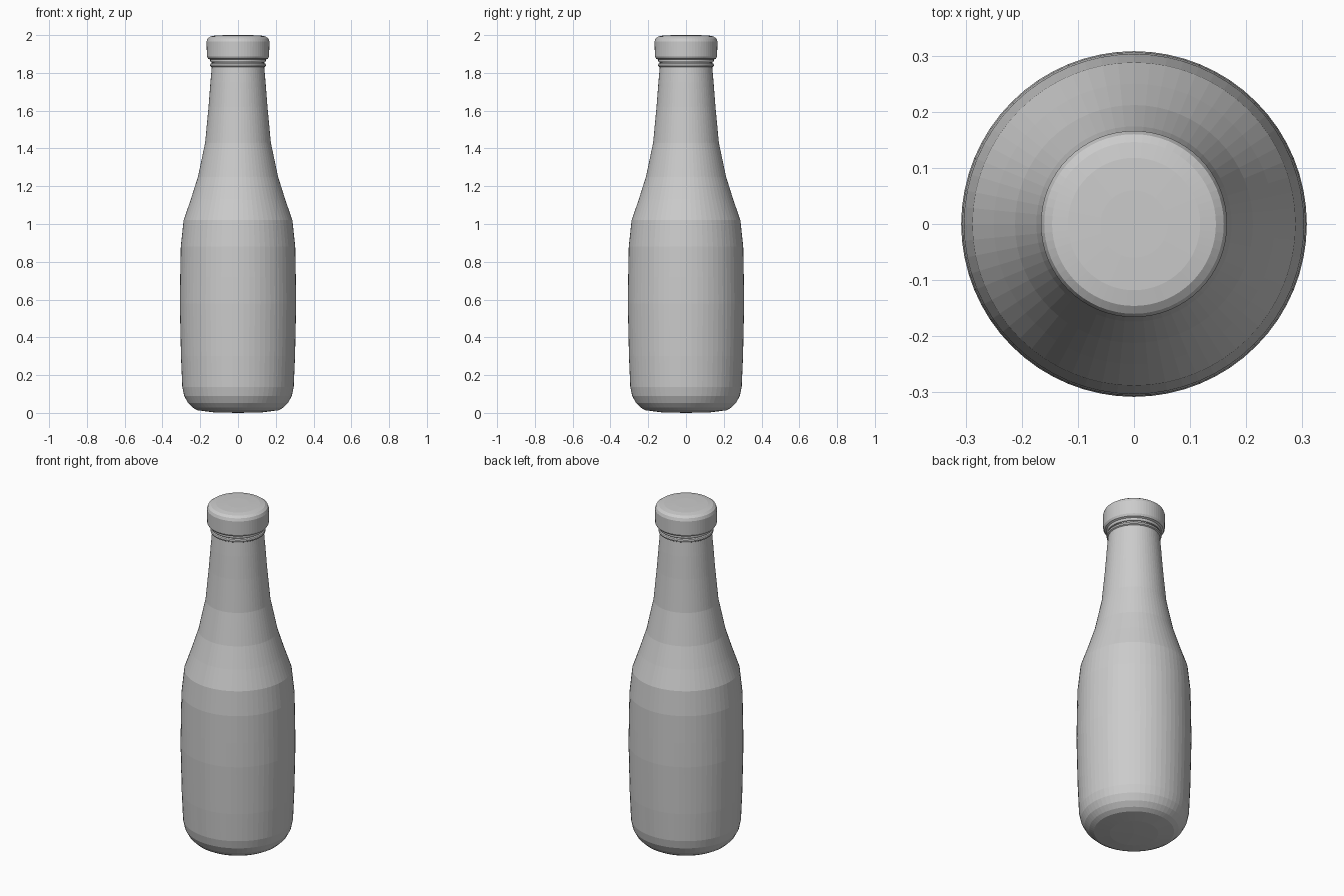
import bpy, bmesh, math

SIDES = 64


def lathe(name, profile):
    """Spin an (r, z) profile around the z axis into a closed, flat-faced solid."""
    bm = bmesh.new()
    verts = [bm.verts.new((r, 0, z)) for r, z in profile]
    edges = [bm.edges.new(pair) for pair in zip(verts, verts[1:])]
    bmesh.ops.spin(bm, geom=verts + edges, axis=(0, 0, 1), cent=(0, 0, 0),
                   angle=math.tau, steps=SIDES, use_duplicate=False)
    bmesh.ops.remove_doubles(bm, verts=bm.verts, dist=1e-5)
    bmesh.ops.recalc_face_normals(bm, faces=bm.faces)
    mesh = bpy.data.meshes.new(name)
    bm.to_mesh(mesh)
    bm.free()
    obj = bpy.data.objects.new(name, mesh)
    bpy.context.collection.objects.link(obj)
    return obj


# Bottle: slightly domed base, bulging body, tapering shoulder and neck with a collar ring
lathe("bottle", [
    (0, 0), (0.13, 0.003), (0.215, 0.014), (0.24, 0.028), (0.265, 0.053),
    (0.285, 0.09), (0.295, 0.137), (0.302, 0.30), (0.308, 0.58),
    (0.306, 0.72), (0.303, 0.88), (0.288, 1.02), (0.25, 1.13),
    (0.212, 1.25), (0.174, 1.43), (0.156, 1.62), (0.146, 1.75), (0.139, 1.83),
    (0.146, 1.834), (0.148, 1.842), (0.145, 1.849), (0.138, 1.853),
    (0.138, 1.872), (0, 1.872),
])

# Cap: lower lip, straight wall and bevelled, gently domed top
lathe("cap", [
    (0, 1.856), (0.143, 1.856), (0.147, 1.862), (0.147, 1.870), (0.158, 1.875),
    (0.165, 1.887), (0.166, 1.967), (0.160, 1.983), (0.146, 1.993),
    (0.118, 1.998), (0.06, 2.0), (0, 2.0),
])
